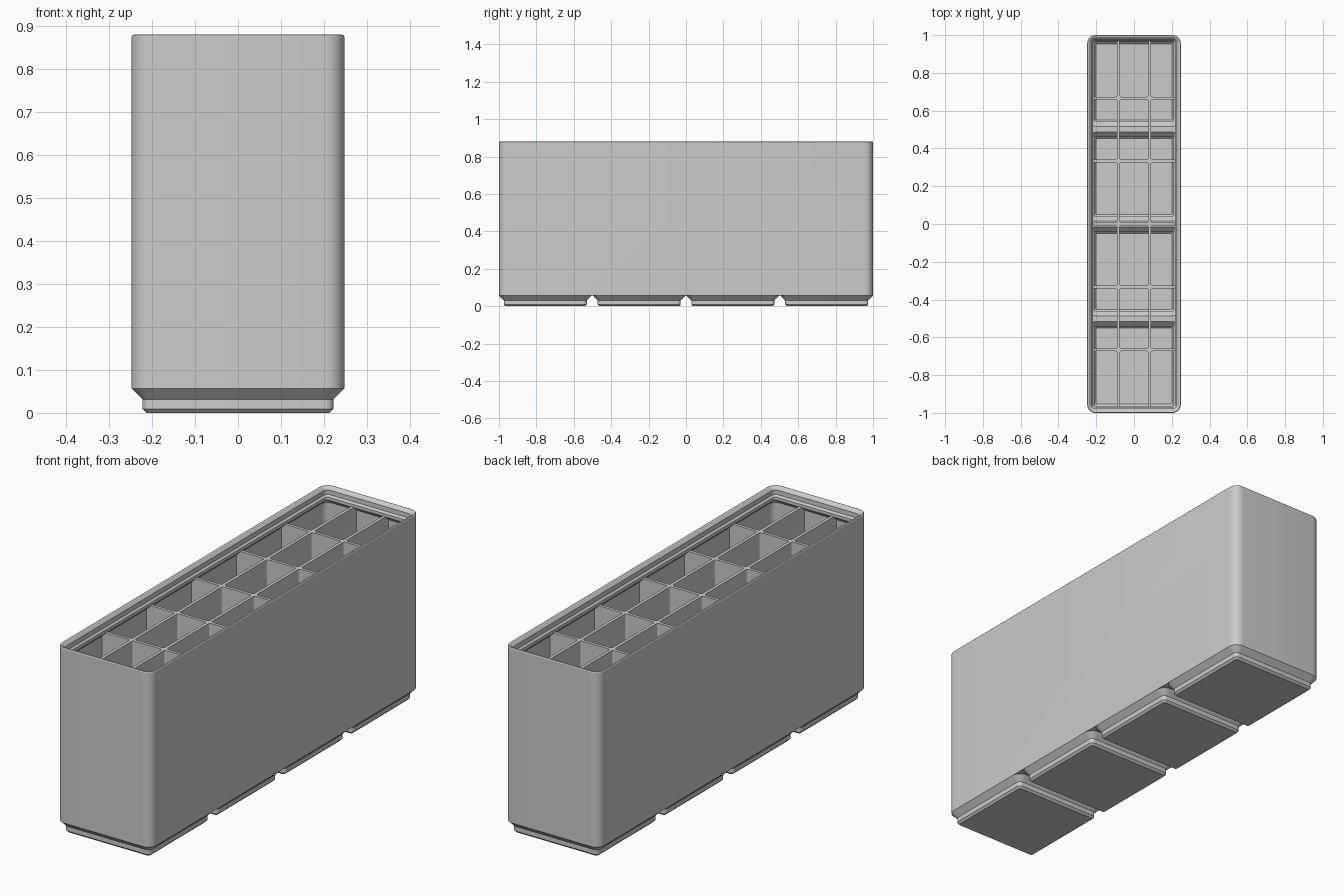
import bpy, bmesh, math

cube = bpy.data.objects.get("Cube")
if cube:
    bpy.data.objects.remove(cube, do_unlink=True)

S = 2 / 167.5            # millimetres to scene units
HX, HY, R = 20.75, 83.75, 3.75
FEET = [-63, -21, 21, 63]
FLOOR, DIVIDER_TOP, THICK = 5.4, 69.0, 0.6
COLUMN, ROW = 6.95, 27.9

grey = bpy.data.materials.new("light_grey")
grey.use_nodes = True
grey.diffuse_color = (0.6, 0.6, 0.6, 1)
grey.node_tree.nodes["Principled BSDF"].inputs["Base Color"].default_value = (0.6, 0.6, 0.6, 1)


def finish(name, bm):
    """Turn a bmesh in millimetres into a scaled object."""
    bmesh.ops.scale(bm, vec=(S, S, S), verts=bm.verts)
    bmesh.ops.recalc_face_normals(bm, faces=bm.faces)
    mesh = bpy.data.meshes.new(name)
    bm.to_mesh(mesh)
    bm.free()
    mesh.materials.append(grey)
    obj = bpy.data.objects.new(name, mesh)
    bpy.context.collection.objects.link(obj)
    return obj


def loft(bm, hx, hy, profile, cy=0, steps=8):
    """Closed solid through rounded rectangles; profile holds (inset, z)."""
    rings = []
    for inset, z in profile:
        r = max(R - inset, 0.4)
        ring = []
        for q, (sx, sy) in enumerate([(1, 1), (-1, 1), (-1, -1), (1, -1)]):
            for i in range(steps + 1):
                a = math.pi / 2 * (q + i / steps)
                ring.append(bm.verts.new((sx * (hx - inset - r) + r * math.cos(a),
                                          cy + sy * (hy - inset - r) + r * math.sin(a), z)))
        rings.append(ring)
    n = len(rings[0])
    for a, b in zip(rings, rings[1:]):
        for i in range(n):
            bm.faces.new((a[i], a[(i + 1) % n], b[(i + 1) % n], b[i]))
    bm.faces.new(rings[0][::-1])
    bm.faces.new(rings[-1])


def prism(name, points, offset):
    """Extrude a flat outline by an offset vector."""
    bm = bmesh.new()
    face = bm.faces.new([bm.verts.new(p) for p in points])
    made = bmesh.ops.extrude_face_region(bm, geom=[face])["geom"]
    bmesh.ops.translate(bm, vec=offset,
                        verts=[v for v in made if isinstance(v, bmesh.types.BMVert)])
    return finish(name, bm)


def apply_boolean(obj, tool, operation):
    mod = obj.modifiers.new(operation, "BOOLEAN")
    mod.object, mod.operation, mod.solver = tool, operation, "EXACT"
    bpy.ops.object.select_all(action="DESELECT")
    bpy.context.view_layer.objects.active = obj
    obj.select_set(True)
    bpy.ops.object.modifier_apply(modifier=mod.name)
    bpy.data.objects.remove(tool, do_unlink=True)


# Outer walls with stacking rim and thin floor
bm = bmesh.new()
loft(bm, HX, HY, [(0, 4.75), (0, 73.3), (0.2, 73.6), (0.45, 73.69), (0.8, 73.6),
                  (1.9, 72.5), (1.9, 70.7), (2.6, 70), (2.6, 68.8),
                  (0.95, 67.15), (0.95, FLOOR)])
box = finish("bin_body", bm)

# Stepped feet, then hollows inside them
bm = bmesh.new()
for y in FEET:
    loft(bm, HX, HX, [(2.95, 0), (2.15, 0.8), (2.15, 2.6), (0, 4.75), (0.75, 5)], y)
apply_boolean(box, finish("feet", bm), "UNION")
bm = bmesh.new()
for y in FEET:
    loft(bm, HX, HX, [(3.95, 1), (3.15, 1.8), (3.15, 3), (1.05, 5.1), (1.05, 6)], y)
apply_boolean(box, finish("foot_hollows", bm), "DIFFERENCE")

bpy.ops.object.select_all(action="DESELECT")
bpy.context.view_layer.objects.active = box
box.select_set(True)
bpy.ops.object.shade_smooth_by_angle(angle=math.radians(25))


# Divider outline: flat top, underside dipping into each foot
def divider_outline(half, centres):
    pts = [(-half, DIVIDER_TOP), (-half, 5)]
    for c in centres:
        pts += [(c - 20, 5), (c - 18, 3), (c - 18, 0.6),
                (c + 18, 0.6), (c + 18, 3), (c + 20, 5)]
    return pts + [(half, 5), (half, DIVIDER_TOP)]


for side, x in (("right", -COLUMN), ("left", COLUMN)):
    prism("long_divider_" + side,
          [(x - THICK, y, z) for y, z in divider_outline(HY - 0.4, FEET)],
          (2 * THICK, 0, 0))

for row in range(-2, 3):
    y = row * ROW
    outline = divider_outline(HX - 0.4, [0] if row else [])
    prism(f"cross_divider_{row + 3}", [(x, y - THICK, z) for x, z in outline],
          (0, 2 * THICK, 0))

    # Filleted posts where dividers meet
    for side, x in (("right", -COLUMN), ("left", COLUMN)):
        base, r = (0.6 if row else 5), 0.9
        c = THICK + r
        points = []
        for q, (sx, sy) in enumerate([(1, 1), (-1, 1), (-1, -1), (1, -1)]):
            for i in range(5):
                a = math.pi * (1.5 + q / 2 - i / 8)
                if q == 0:
                    a = math.pi * (1.5 - i / 8)
                points.append((x + sx * c + r * math.cos(a),
                               y + sy * c + r * math.sin(a), base))
        prism(f"post_{side}_{row + 3}", points, (0, 0, DIVIDER_TOP - base))
